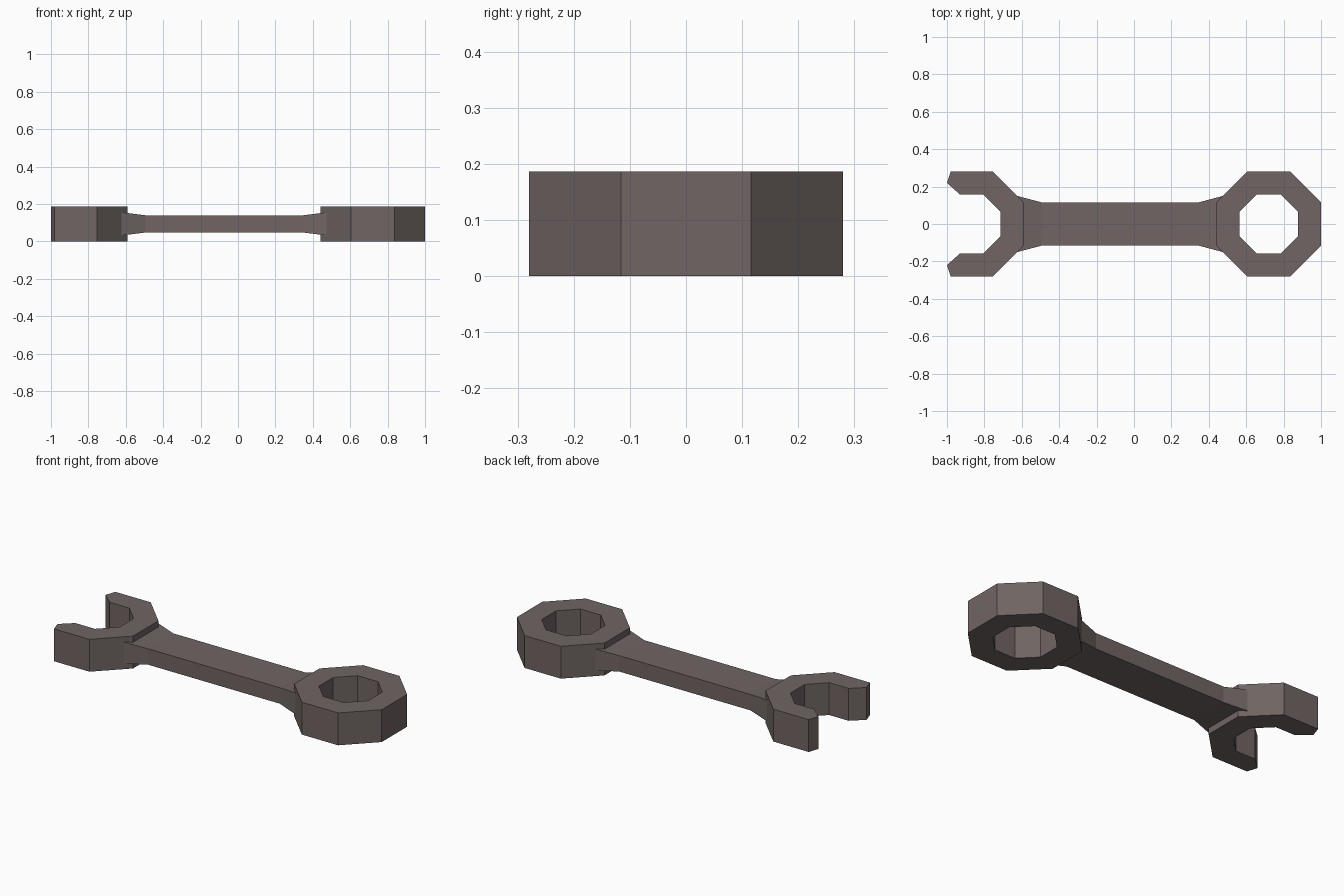
import bpy, bmesh, math

if "Cube" in bpy.data.objects:
    bpy.data.objects.remove(bpy.data.objects["Cube"])

steel = bpy.data.materials.new("dark warm steel")
steel.diffuse_color = (0.16, 0.13, 0.125, 1)
steel.use_nodes = True
steel.node_tree.nodes["Principled BSDF"].inputs["Base Color"].default_value = steel.diffuse_color
HEIGHT = 0.187


def octagon(cx, apothem):
    r = apothem / math.cos(math.pi / 8)
    return [(cx + r * math.cos((i + 0.5) * math.pi / 4),
             r * math.sin((i + 0.5) * math.pi / 4)) for i in range(8)]


def finish(name, bm):
    bmesh.ops.recalc_face_normals(bm, faces=bm.faces)
    me = bpy.data.meshes.new(name)
    bm.to_mesh(me)
    bm.free()
    me.materials.append(steel)
    bpy.context.collection.objects.link(bpy.data.objects.new(name, me))


def wall_between(name, outer, inner, closed):
    """Solid band between two matching outlines."""
    bm = bmesh.new()
    rows = [[bm.verts.new((x, y, z)) for x, y in pts]
            for pts, z in ((outer, 0), (outer, HEIGHT), (inner, HEIGHT), (inner, 0))]
    n = len(outer)
    for i in range(n if closed else n - 1):
        j = (i + 1) % n
        for k in range(4):
            a, b = rows[k], rows[(k + 1) % 4]
            bm.faces.new((a[i], a[j], b[j], b[i]))
    if not closed:
        for i in (0, n - 1):
            bm.faces.new([row[i] for row in rows])
    finish(name, bm)


# Closed ring end
wall_between("ring_end", octagon(0.72, 0.28), octagon(0.72, 0.157), True)


# Open jaw end: upper half outline mirrored in y
def mirrored(half):
    return half + [(x, -y) for x, y in reversed(half)]


jaw_outer = mirrored([(-1.0, 0.22), (-0.98, 0.28), (-0.754, 0.28), (-0.59, 0.116)])
jaw_inner = mirrored([(-1.0, 0.22), (-0.93, 0.157), (-0.805, 0.157), (-0.713, 0.065)])
# Tip points coincide, so the outline is one polygon extruded upward
bm = bmesh.new()
outline = jaw_outer + list(reversed(jaw_inner))[1:-1]
face = bm.faces.new([bm.verts.new((x, y, 0)) for x, y in outline])
top = bmesh.ops.extrude_face_region(bm, geom=[face])["geom"]
bmesh.ops.translate(bm, vec=(0, 0, HEIGHT),
                    verts=[v for v in top if isinstance(v, bmesh.types.BMVert)])
finish("open_jaw", bm)

# Handle flaring out into both ends: x, half width, half thickness
bm = bmesh.new()
loops = []
for x, w, t in ((-0.624, 0.15, 0.062), (-0.495, 0.116, 0.046),
                (0.347, 0.116, 0.046), (0.475, 0.15, 0.062)):
    loops.append([bm.verts.new((x, sy * w, HEIGHT / 2 + sz * t))
                  for sy, sz in ((-1, -1), (1, -1), (1, 1), (-1, 1))])
for a, b in zip(loops, loops[1:]):
    for i in range(4):
        j = (i + 1) % 4
        bm.faces.new((a[i], a[j], b[j], b[i]))
bm.faces.new(loops[0])
bm.faces.new(loops[-1])
finish("handle", bm)
